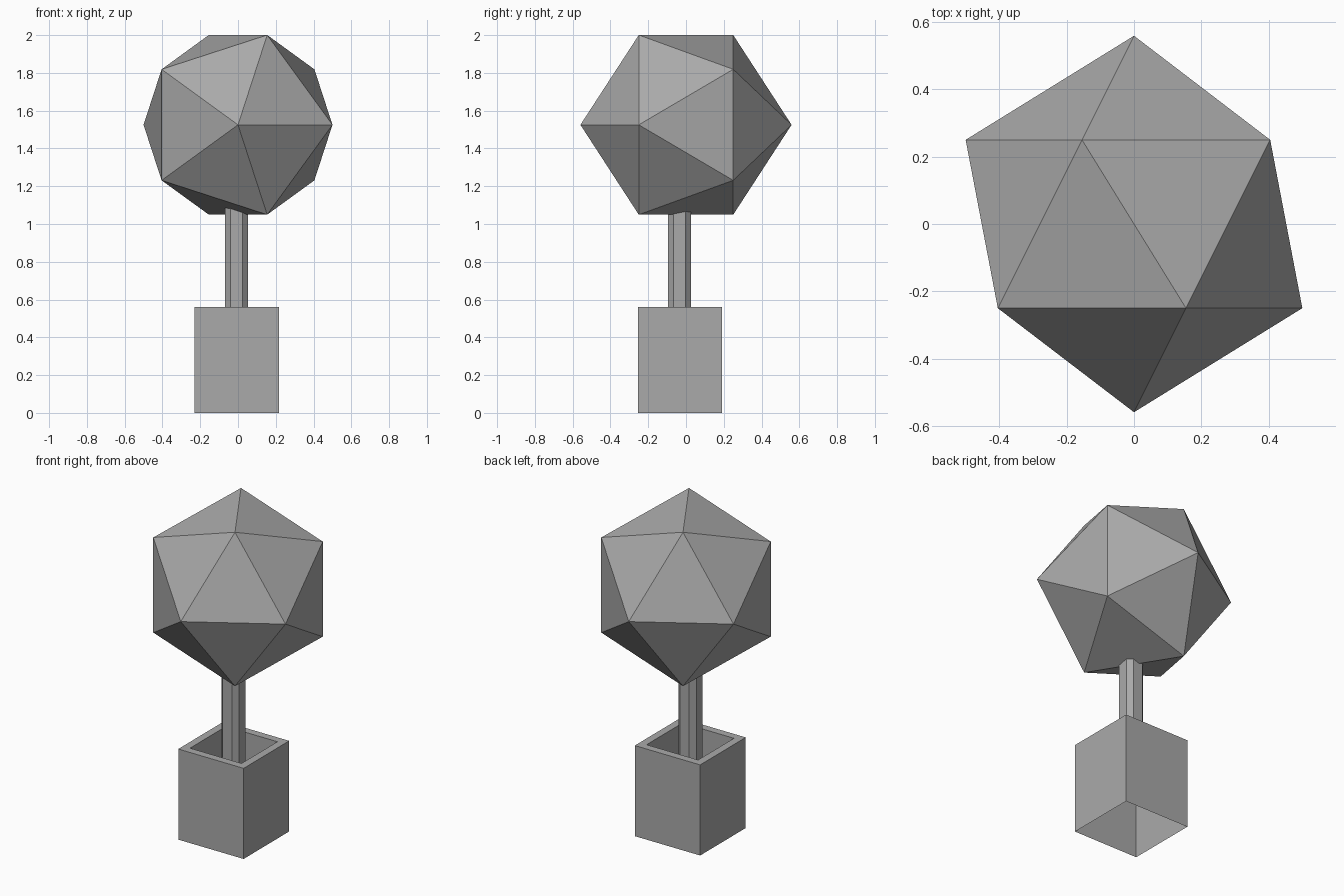
import bpy
import bmesh
import math
from mathutils import Matrix, Vector

default_cube = bpy.data.objects.get("Cube")
if default_cube:
    bpy.data.objects.remove(default_cube, do_unlink=True)

# One plain colour for everything
grey = bpy.data.materials.new("plain_grey")
grey.use_nodes = True
colour = (0.4, 0.4, 0.4, 1.0)
grey.diffuse_color = colour
grey.node_tree.nodes["Principled BSDF"].inputs["Base Color"].default_value = colour


def finish(bm, name):
    mesh = bpy.data.meshes.new(name)
    bm.to_mesh(mesh)
    bm.free()
    mesh.materials.append(grey)
    obj = bpy.data.objects.new(name, mesh)
    bpy.context.collection.objects.link(obj)
    return obj


def box(low, high):
    low, high = Vector(low), Vector(high)
    bm = bmesh.new()
    place = Matrix.Translation((low + high) / 2) @ Matrix.Diagonal((*(high - low), 1))
    bmesh.ops.create_cube(bm, size=1, matrix=place)
    bm.normal_update()
    return bm


POT_HEIGHT, SOIL_HEIGHT = 0.56, 0.32

# Pot: open underneath, with a rim and a sunken floor on top
bm = box((-0.23, -0.255, 0), (0.217, 0.19, POT_HEIGHT))
top = max(bm.faces, key=lambda f: f.normal.z)
bottom = min(bm.faces, key=lambda f: f.normal.z)
bmesh.ops.delete(bm, geom=[bottom], context='FACES_ONLY')
bmesh.ops.inset_region(bm, faces=[top], thickness=0.067)
sunk = bmesh.ops.extrude_discrete_faces(bm, faces=[top])["faces"]
bmesh.ops.translate(bm, verts=sunk[0].verts, vec=(0, 0, SOIL_HEIGHT - POT_HEIGHT))
finish(bm, "pot")

# Trunk: square post with chamfered upright edges
bm = box((-0.068, -0.095, SOIL_HEIGHT), (0.053, 0.026, 1.2))
upright = [e for e in bm.edges if abs(e.verts[0].co.z - e.verts[1].co.z) > 0.1]
bmesh.ops.bevel(bm, geom=upright, offset=0.029, segments=1, affect='EDGES')
finish(bm, "trunk")

# Foliage: twenty-sided ball with its poles facing front and back
bm = bmesh.new()
place = Matrix.Translation((0, 0, 1.525)) @ Matrix.Rotation(math.radians(90), 4, 'X')
bmesh.ops.create_icosphere(bm, subdivisions=1, radius=0.559, matrix=place)
finish(bm, "foliage")
